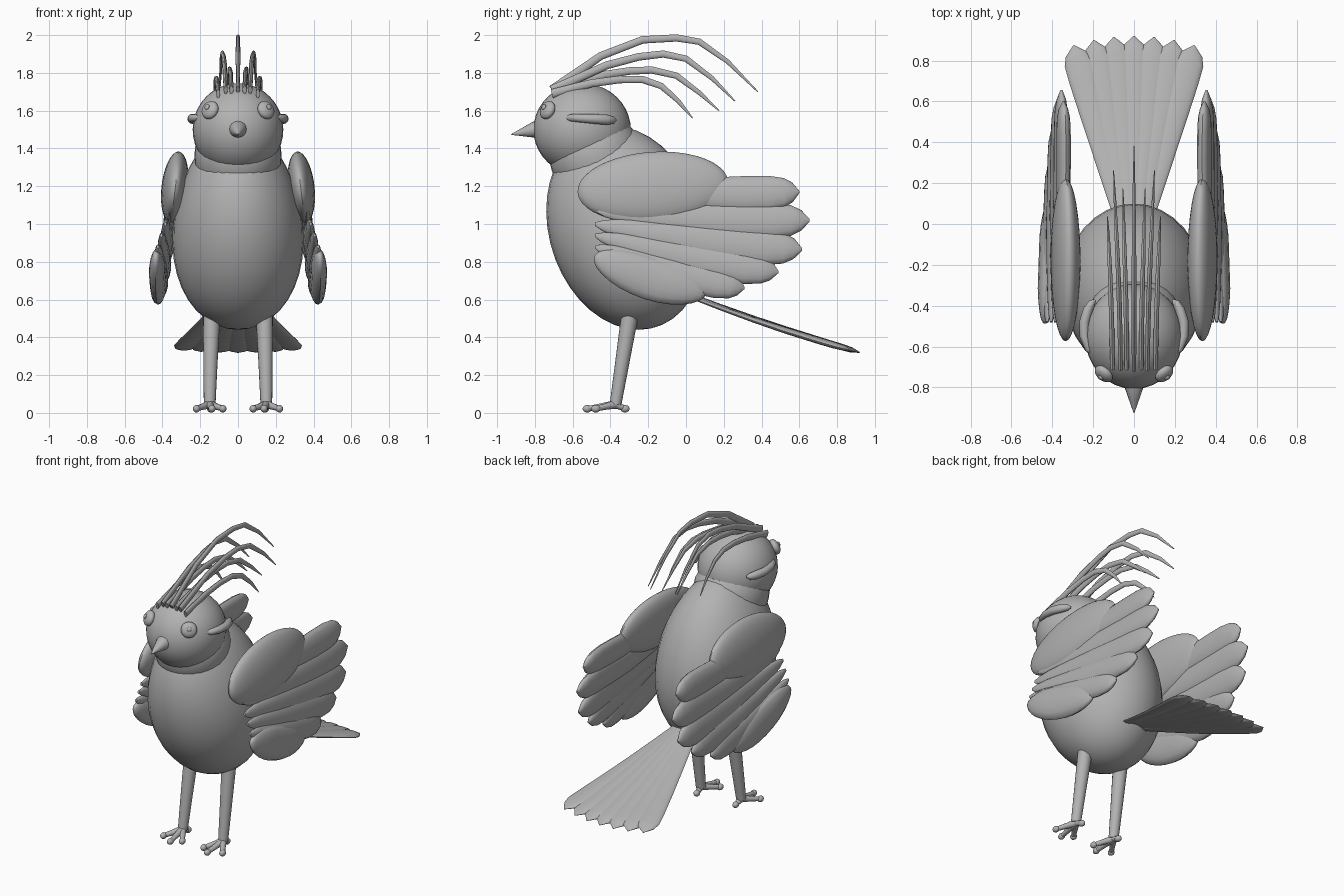
import bpy, bmesh, math
from mathutils import Vector, Matrix

if "Cube" in bpy.data.objects:
    bpy.data.objects.remove(bpy.data.objects["Cube"])

grey = bpy.data.materials.new("plain_grey")
grey.diffuse_color = (0.45, 0.45, 0.45, 1)
grey.use_nodes = True
grey.node_tree.nodes["Principled BSDF"].inputs["Base Color"].default_value = grey.diffuse_color


def finish(name, bm, sharp=45):
    bmesh.ops.recalc_face_normals(bm, faces=bm.faces)
    me = bpy.data.meshes.new(name)
    bm.to_mesh(me)
    bm.free()
    me.materials.append(grey)
    me.shade_smooth()
    me.set_sharp_from_angle(angle=math.radians(sharp))
    ob = bpy.data.objects.new(name, me)
    bpy.context.collection.objects.link(ob)
    return ob


def ball(name, centre, radii, rot=Matrix(), warp=None):
    bm = bmesh.new()
    bmesh.ops.create_uvsphere(bm, u_segments=32, v_segments=20, radius=1)
    for v in bm.verts:
        p = warp(v.co) if warp else v.co
        v.co = Vector(centre) + rot @ Vector([a * b for a, b in zip(p, radii)])
    return finish(name, bm)


def loft(name, pts, sizes, wide, sides=16):
    """Elliptical sections (half width, half thickness) along a path."""
    pts = [Vector(p) for p in pts]
    bm = bmesh.new()
    rings = []
    for i, p in enumerate(pts):
        t = (pts[min(i + 1, len(pts) - 1)] - pts[max(i - 1, 0)]).normalized()
        w = Vector(wide)
        w = (w - t * w.dot(t)).normalized()
        n = t.cross(w)
        a, b = sizes[i]
        ring = []
        for k in range(sides):
            ang = 2 * math.pi * k / sides
            ring.append(bm.verts.new(p + w * a * math.cos(ang) + n * b * math.sin(ang)))
        rings.append(ring)
    for r, q in zip(rings, rings[1:]):
        for k in range(sides):
            m = (k + 1) % sides
            bm.faces.new((r[k], r[m], q[m], q[k]))
    bm.faces.new(rings[0])
    bm.faces.new(rings[-1])
    return finish(name, bm)


def feather(name, a, b, width, thick, wide, profile, sag=0.0):
    a, b = Vector(a), Vector(b)
    pts = [a.lerp(b, t) - Vector((0, 0, sag * math.sin(math.pi * t))) for t, r in profile]
    loft(name, pts, [(width * r, thick * min(1, r + 0.1)) for t, r in profile], wide)


BLADE = [(0, .1), (.04, .3), (.12, .5), (.3, .74), (.5, .92), (.68, 1), (.82, .98),
         (.91, .82), (.96, .55), (1, .06)]
OVAL = [(0, .03)] + [((1 - math.cos(math.pi * k / 14)) / 2, math.sin(math.pi * k / 14))
                     for k in range(1, 14)] + [(1, .03)]
FAN = [(0, .4), (.2, .55), (.4, .7), (.6, .85), (.8, .98), (.9, 1), (.95, .75), (1, .04)]

# Egg-shaped body leaning forward, and head
ball("body", (0, -.32, .98), (.345, .42, .54),
     warp=lambda p: Vector((p.x * (1 - .12 * p.z), .986 * p.y - .167 * p.z, p.z)))
ball("head", (0, -.55, 1.5), (.24, .258, .245))

# Tilted neck band
loft("neck_band", [(0, -.453, 1.27), (0, -.465, 1.315), (0, -.48, 1.36), (0, -.495, 1.405),
                   (0, -.507, 1.44)],
     [(.215, .225), (.227, .24), (.23, .243), (.228, .24), (.215, .228)], (1, 0, 0), 32)

# Beak
loft("beak", [(0, -.76, 1.503), (0, -.80, 1.5), (0, -.86, 1.487), (0, -.925, 1.474)],
     [(.052, .05), (.046, .044), (.025, .024), (.002, .002)], (1, 0, 0))

# Central crest plume and its three mirrored pairs: y/z path, base x, tip x
plumes = [
    (0, 0, [(-.71, 1.71), (-.45, 1.89), (-.23, 1.975), (-.05, 1.985), (.07, 1.965), (.22, 1.86), (.38, 1.70)]),
    (.065, .1, [(-.71, 1.71), (-.42, 1.84), (-.25, 1.885), (-.12, 1.9), (0, 1.875), (.14, 1.77), (.26, 1.65)]),
    (.035, .055, [(-.71, 1.71), (-.43, 1.79), (-.3, 1.81), (-.18, 1.815), (-.05, 1.785), (.07, 1.695), (.175, 1.6)]),
    (.105, .13, [(-.71, 1.69), (-.5, 1.745), (-.35, 1.765), (-.23, 1.765), (-.13, 1.73), (-.04, 1.65), (.035, 1.56)]),
]
plume_sizes = [(.024, .011), (.021, .013), (.02, .012), (.019, .011), (.017, .009), (.012, .006), (.003, .002)]
for i, (x0, x1, path) in enumerate(plumes):
    for s in ((1, -1) if x1 else (1,)):
        pts = [(s * (x0 + (x1 - x0) * k / 6), y, z) for k, (y, z) in enumerate(path)]
        loft(f"crest_plume_{i}_{'right' if s > 0 else 'left'}", pts, plume_sizes, (0, 0, 1), 10)

# Wing feathers from top to bottom: base y/z, tip y/z, half width, base x, tip x
wing = [
    ((-.30, 1.19), (.60, 1.17), .095, .345, .345),
    ((-.47, 1.07), (.655, 1.02), .10, .365, .355),
    ((-.48, 1.00), (.615, .865), .10, .385, .37),
    ((-.48, .94), (.49, .745), .09, .405, .385),
    ((-.48, .88), (.31, .66), .085, .425, .40),
]
for s, side in ((1, "right"), (-1, "left")):
    # Wing shoulder
    ball(f"wing_shoulder_{side}", (s * .335, -.175, 1.195), (.07, .40, .188),
         Matrix.Rotation(.07, 4, 'X') @ Matrix.Rotation(s * .12, 4, 'Y').inverted())
    for i, (a, b, w, xa, xb) in enumerate(wing):
        feather(f"wing_feather_{i}_{side}", (s * xa, *a), (s * xb, *b), w, .034,
                (s * -.12, 0, 1), BLADE, .02)
    feather(f"wing_lower_feather_{side}", (s * .435, -.485, .83), (s * .415, .11, .635),
            .115, .042, (s * -.05, 0, 1), OVAL, .02)

    # Eye with a small raised pupil
    out = Vector((s * .58, -.72, .38)).normalized()
    turn = out.to_track_quat('Z', 'Y').to_matrix().to_4x4()
    eye = Vector((s * .148, -.733, 1.603))
    ball(f"eye_{side}", eye, (.05, .05, .03), turn)
    ball(f"pupil_{side}", eye + out * .028 + Vector((0, 0, .006)), (.015, .015, .008), turn)

    # Cheek tuft hugging the head
    loft(f"cheek_tuft_{side}",
         [(s * .19, -.635, 1.562), (s * .222, -.61, 1.562), (s * .243, -.55, 1.56),
          (s * .243, -.48, 1.556), (s * .225, -.42, 1.552), (s * .205, -.385, 1.55),
          (s * .19, -.372, 1.55)],
         [(.012, .012), (.019, .02), (.023, .023), (.026, .025), (.027, .024), (.02, .018), (.006, .006)],
         (0, 0, 1), 12)

    # Leg and toes
    ankle = Vector((s * .15, -.373, .045))
    loft(f"leg_{side}", [(s * .138, -.29, .56), (s * .14, -.3, .5), (s * .146, -.34, .25), ankle],
         [(.046, .046), (.045, .045), (.037, .037), (.031, .031)], (1, 0, 0))
    for k, (dx, dy) in enumerate([(-.07, -.105), (-.012, -.15), (.07, -.105), (-.005, .05)]):
        tip = Vector((ankle.x + s * dx, ankle.y + dy, .022))
        loft(f"toe_{k}_{side}", [ankle, ankle.lerp(tip, .5), tip], [(.023, .023), (.018, .017), (.014, .014)],
             (1, 0, .01), 12)
        ball(f"toe_tip_{k}_{side}", tip, (.019, .024, .02))

# Fanned tail of seven overlapping feathers
for i in range(7):
    u = (i - 3) / 3
    feather(f"tail_feather_{i}", (u * .06, .0, .635 - .012 * u * u),
            (u * .295, .92 - .045 * u * u, .32 + .012 * u * u),
            .07, .017, (1, -.3 * u, 0), FAN, .012)
